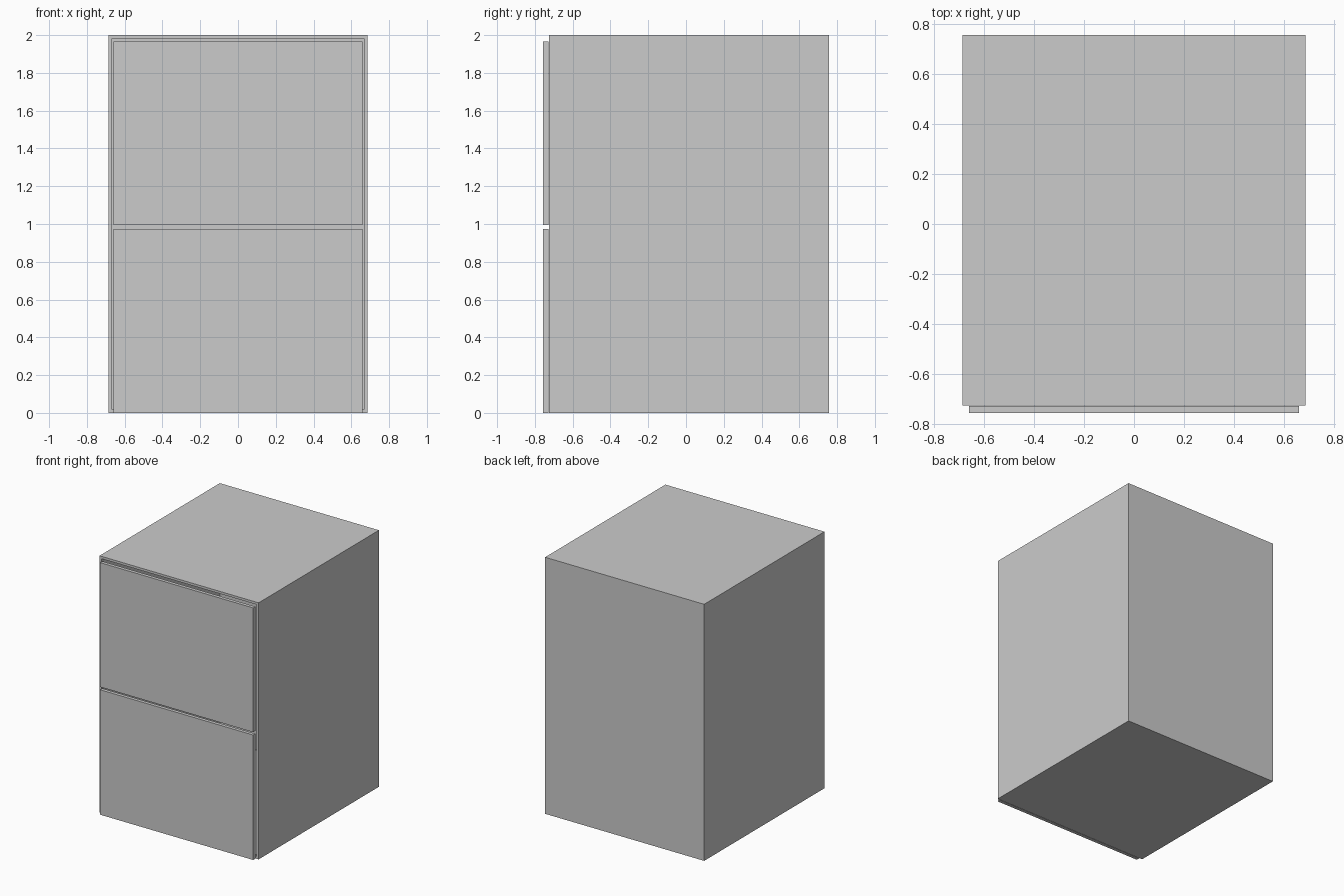
import bpy, bmesh
from mathutils import Vector

if "Cube" in bpy.data.objects:
    bpy.data.objects.remove(bpy.data.objects["Cube"])


def box(name, lo, hi):
    """Axis-aligned box between two corners."""
    lo, hi = Vector(lo), Vector(hi)
    bm = bmesh.new()
    bmesh.ops.create_cube(bm, size=1)
    bmesh.ops.scale(bm, vec=hi - lo, verts=bm.verts)
    bmesh.ops.translate(bm, vec=(lo + hi) / 2, verts=bm.verts)
    mesh = bpy.data.meshes.new(name)
    bm.to_mesh(mesh)
    bm.free()
    obj = bpy.data.objects.new(name, mesh)
    bpy.context.collection.objects.link(obj)
    return obj


HALF_W, HALF_D, HEIGHT = 0.686, 0.756, 2.0
BODY_FRONT, WALL = -0.726, 0.026

# Cabinet body: a closed box whose front is inset and pushed back to hollow it
body = box("cabinet_body", (-HALF_W, BODY_FRONT, 0), (HALF_W, HALF_D, HEIGHT))
bm = bmesh.new()
bm.from_mesh(body.data)
bm.normal_update()
front = min(bm.faces, key=lambda f: f.calc_center_median().y)
bmesh.ops.inset_individual(bm, faces=[front], thickness=WALL)
opening = bmesh.ops.extrude_discrete_faces(bm, faces=[front])["faces"][0]
bmesh.ops.translate(bm, vec=(0, HALF_D - BODY_FRONT - WALL, 0), verts=opening.verts)
bmesh.ops.recalc_face_normals(bm, faces=bm.faces)
bm.to_mesh(body.data)
bm.free()

# Drawer fronts: two thin panels just ahead of the opening
for name, z0, z1 in (("lower_drawer_front", 0.0, 0.974),
                     ("upper_drawer_front", 0.996, 1.965)):
    box(name, (-0.66, -HALF_D, z0), (0.66, -0.729, z1))
